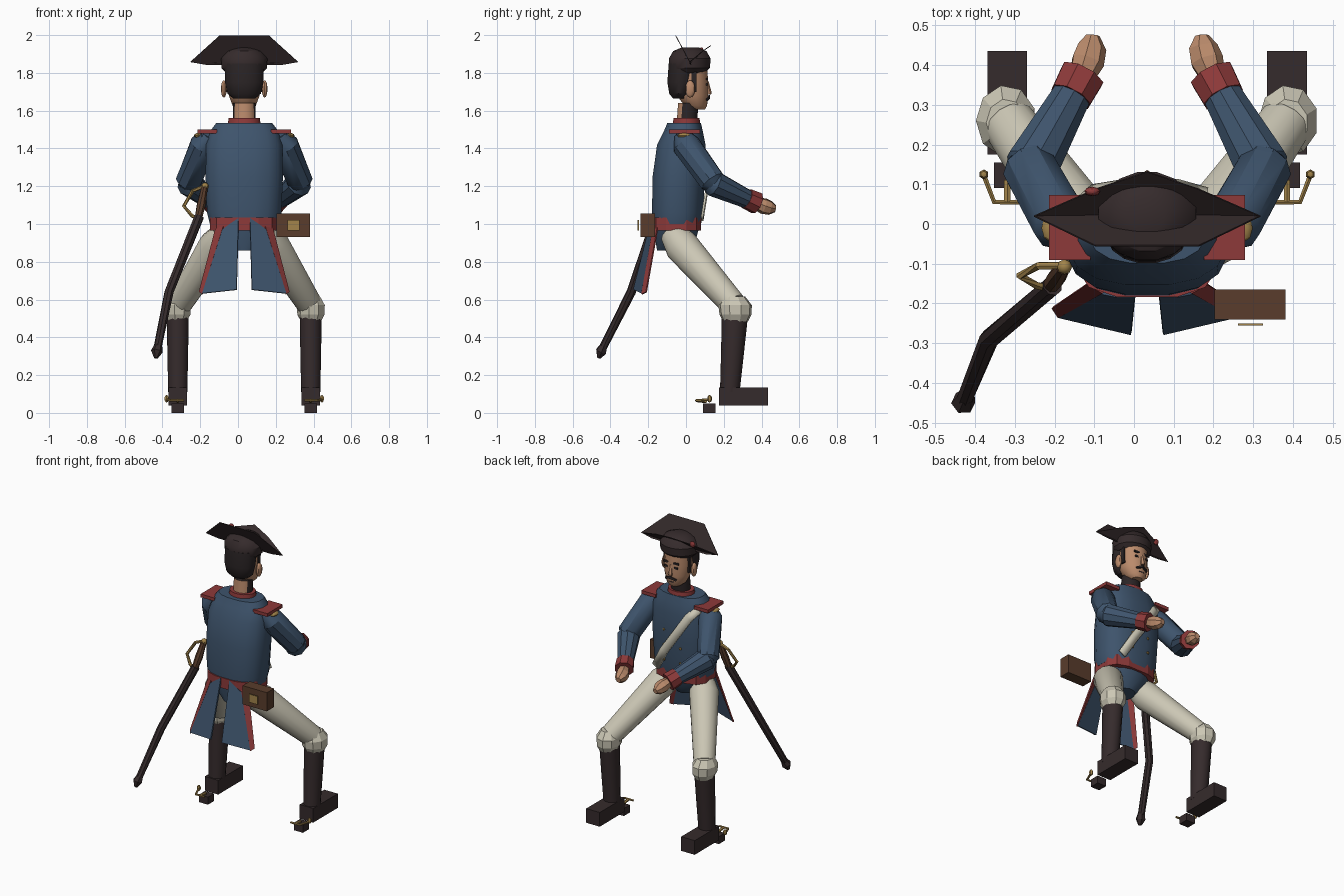
import bpy, bmesh, math
from mathutils import Vector

if "Cube" in bpy.data.objects:
    bpy.data.objects.remove(bpy.data.objects["Cube"])

CX = 0.033  # symmetry axis of the figure


def mat(name, r, g, b):
    m = bpy.data.materials.new(name)
    m.diffuse_color = (r, g, b, 1)
    m.use_nodes = True
    m.node_tree.nodes["Principled BSDF"].inputs["Base Color"].default_value = m.diffuse_color
    return m


BLUE = mat("coat blue", .048, .088, .150)
RED = mat("trim red", .27, .042, .042)
WHITE = mat("breeches cream", .60, .57, .46)
DARK = mat("boot dark brown", .036, .024, .025)
SKIN = mat("skin", .50, .26, .15)
GOLD = mat("brass", .36, .23, .07)
BROWN = mat("leather brown", .10, .046, .025)
BLACK = mat("hair black", .024, .018, .019)


def finish(name, bm, *mats, smooth=True):
    bmesh.ops.recalc_face_normals(bm, faces=bm.faces)
    me = bpy.data.meshes.new(name)
    bm.to_mesh(me)
    bm.free()
    ob = bpy.data.objects.new(name, me)
    bpy.context.collection.objects.link(ob)
    for m in mats:
        me.materials.append(m)
    if smooth:
        bpy.ops.object.select_all(action='DESELECT')
        ob.select_set(True)
        bpy.context.view_layer.objects.active = ob
        bpy.ops.object.shade_smooth_by_angle(angle=math.radians(35))
    return ob


def skin_rings(bm, rings):
    rows = [[bm.verts.new(p) for p in r] for r in rings]
    n = len(rows[0])
    for a, b in zip(rows, rows[1:]):
        for i in range(n):
            bm.faces.new((a[i], a[(i + 1) % n], b[(i + 1) % n], b[i]))
    bm.faces.new(rows[0][::-1])
    bm.faces.new(rows[-1])


def tube(name, pts, radii, m, sides=12, smooth=True):
    """Round bar through a list of points."""
    pts = [Vector(p) for p in pts]
    rings = []
    for i, (p, r) in enumerate(zip(pts, radii)):
        d = pts[min(i + 1, len(pts) - 1)] - pts[max(i - 1, 0)]
        q = d.to_track_quat('Z', 'Y')
        angs = [2 * math.pi * (k + .5) / sides for k in range(sides)]
        rings.append([p + q @ Vector((r * math.cos(a), r * math.sin(a), 0)) for a in angs])
    bm = bmesh.new()
    skin_rings(bm, rings)
    return finish(name, bm, m, smooth=smooth)


def loft(name, rows, *mats, sides=16, power=2.0, x=CX, smooth=True):
    """Stack of rounded sections: (z, y centre, x radius, y radius)."""
    def c(v):
        return math.copysign(abs(v) ** (2 / power), v)
    rings = []
    for z, cy, rx, ry in rows:
        angs = [2 * math.pi * (k + .5) / sides for k in range(sides)]
        rings.append([(x + rx * c(math.cos(a)), cy + ry * c(math.sin(a)), z) for a in angs])
    bm = bmesh.new()
    skin_rings(bm, rings)
    return finish(name, bm, *mats, smooth=smooth)


def box(name, lo, hi, m):
    bm = bmesh.new()
    bmesh.ops.create_cube(bm, size=1)
    for v in bm.verts:
        v.co = [(a + b) / 2 + k * (b - a) for a, b, k in zip(lo, hi, v.co)]
    return finish(name, bm, m, smooth=False)


def ball(name, c, s, m, u=10, v=7):
    bm = bmesh.new()
    bmesh.ops.create_uvsphere(bm, u_segments=u, v_segments=v, radius=1)
    for w in bm.verts:
        w.co = [a + b * k for a, b, k in zip(c, s, w.co)]
    return finish(name, bm, m)


def sheet(name, pts, m, thick=.006):
    """Flat polygon given a little thickness."""
    bm = bmesh.new()
    bm.faces.new([bm.verts.new(p) for p in pts])
    ob = finish(name, bm, m, smooth=False)
    mod = ob.modifiers.new("thickness", 'SOLIDIFY')
    mod.thickness = thick
    mod.offset = 0
    return ob


# Torso, hips, belt, collar
loft("coat_body", [(1.0, -.048, .185, .13), (1.06, -.045, .2, .137), (1.25, -.038, .208, .141),
                   (1.42, -.025, .205, .13), (1.49, -.014, .185, .105), (1.535, -.01, .15, .09)],
     BLUE, power=2.5)
loft("coat_hips", [(.86, -.07, .07, .085), (.92, -.055, .15, .11), (1.0, -.048, .175, .125)], BLUE)
loft("belt", [(.965, -.052, .185, .135), (1.035, -.052, .185, .135)], RED, power=3, sides=12, smooth=False)
loft("collar", [(1.525, .003, .088, .075), (1.56, .003, .085, .07)], RED)

# Neck: skin at the nape, dark stock round the front
neck = loft("neck", [(1.54, .005, .062, .055), (1.64, .012, .06, .055)], SKIN, BLACK)
for f in neck.data.polygons:
    f.material_index = 1 if f.normal.y > -.6 else 0

# Head
loft("head", [(1.605, .06, .035, .04), (1.625, .052, .062, .06), (1.68, .034, .083, .084),
              (1.75, .025, .092, .094), (1.86, .02, .09, .092)], SKIN)
loft("hair", [(1.665, -.025, .06, .045), (1.69, -.028, .09, .062), (1.75, -.026, .104, .074),
              (1.85, -.015, .106, .078)], BLACK)
loft("nose", [(1.685, .116, .016, .016), (1.695, .118, .016, .018), (1.755, .11, .007, .01)],
     SKIN, sides=6, smooth=False)
for s in (-1, 1):
    ball("ear", (CX + s * .108, .022, 1.715), (.016, .026, .046), SKIN)
    x = CX + s * .037
    box("eye", (x - .011, .106, 1.732), (x + .011, .115, 1.744), BLACK)
    box("eyebrow", (x - .02, .106, 1.762), (x + .02, .116, 1.774), BLACK)
    box("sideburn", (CX + s * .088 - .006, .03, 1.70), (CX + s * .088 + .006, .055, 1.83), BLACK)
    sheet("moustache", [(CX, .123, 1.682), (CX + s * .042, .11, 1.662), (CX + s * .038, .112, 1.652),
                        (CX, .123, 1.664)], BLACK, .009)
box("mouth", (CX - .018, .105, 1.636), (CX + .018, .113, 1.643), DARK)

# Two-cornered hat
loft("hat_crown", [(1.80, .012, .098, .09), (1.825, .018, .122, .11), (1.875, .02, .125, .113),
                   (1.915, .02, .095, .09), (1.935, .022, .045, .045)], DARK)
TIPS = [(CX - .285, .02, 1.858), (CX + .285, .02, 1.858)]
sheet("hat_back_flap", [TIPS[0], (CX - .2, .027, 1.843), (CX + .2, .027, 1.843), TIPS[1],
                        (CX + .13, -.055, 1.998), (CX - .13, -.055, 1.998)], DARK, .004)
sheet("hat_front_flap", [TIPS[0], (CX, .02, 1.845), TIPS[1], (CX + .13, .088, 1.915),
                         (CX, .132, 1.945), (CX - .13, .088, 1.915)], DARK, .004)
ball("cockade", (-.105, .082, 1.915), (.02, .012, .02), RED, 8, 6)

# Coat tails with red outer edge
for s in (-1, 1):
    def P(o, y, z):
        return (CX + s * o, y, z)
    sheet("coat_tail", [P(.03, -.18, 1.03), P(.075, -.18, 1.0), P(.115, -.172, .97), P(.222, -.232, .632),
                        P(.04, -.275, .652)], BLUE, .01)
    sheet("tail_lining", [P(.11, -.172, .985), P(.15, -.15, .98), P(.238, -.21, .64),
                          P(.222, -.234, .628)], RED, .008)

# Limbs
for s in (-1, 1):
    def P(o, y, z):
        return (CX + s * o, y, z)
    # Legs
    tube("thigh", [P(.105, -.07, .95), P(.15, -.025, .885), P(.345, .25, .575)], [.07, .092, .068], WHITE, 14)
    loft("knee", [(.485, .262, .055, .068), (.52, .262, .074, .086), (.57, .26, .076, .09), (.615, .255, .05, .06)],
         WHITE, sides=9, x=CX + s * .355, smooth=False)
    loft("boot_shaft", [(.11, .232, .052, .052), (.3, .245, .056, .06), (.53, .26, .06, .07)],
         DARK, sides=14, x=CX + s * .352)
    xf = CX + s * .352
    box("boot_foot", (xf - .05, .175, .04), (xf + .05, .435, .135), DARK)
    box("boot_heel", (xf - .033, .09, 0), (xf + .033, .155, .05), DARK)
    tube("spur", [P(.32, .055, .066), P(.385, .055, .066), P(.41, .12, .07)], [.007] * 3, GOLD, 6)
    ball("spur_wheel", P(.411, .125, .075), (.013, .013, .02), GOLD, 6, 5)
    tube("spur_neck", [P(.352, .055, .066), P(.352, .11, .06)], [.009] * 2, GOLD, 6)
    # Arms
    tube("upper_arm", [P(.185, -.02, 1.47), P(.215, .0, 1.42), P(.295, .14, 1.225), P(.298, .165, 1.19)],
         [.045, .074, .07, .04], BLUE, 10)
    tube("forearm", [P(.305, .11, 1.235), P(.29, .145, 1.215), P(.175, .35, 1.12)], [.04, .07, .048], BLUE, 10)
    tube("cuff", [P(.192, .32, 1.135), P(.163, .375, 1.11)], [.056, .06], RED, 8, smooth=False)
    tube("hand", [P(.165, .37, 1.11), P(.15, .41, 1.095), P(.14, .445, 1.085), P(.137, .474, 1.08)],
         [.032, .043, .038, .018], SKIN, 7, smooth=False)
    # Epaulettes
    xe = CX + s * .195
    box("epaulette", (xe - .052, -.09, 1.478), (xe + .052, .073, 1.5), RED)
    box("epaulette_underside", (xe - .03, -.05, 1.46), (xe + .03, .035, 1.478), BLUE)
    ball("epaulette_fringe", P(.242, -.01, 1.468), (.024, .036, .014), GOLD, 8, 6)

# Shoulder strap across the chest
path = [(-.13, .06, 1.475), (-.085, .1, 1.42), (0, .114, 1.29), (.09, .113, 1.16), (.165, .092, 1.03)]
bm = bmesh.new()
rows = [[bm.verts.new(Vector(p) + Vector((k * .022, 0, k * .015))) for k in (-1, 1)] for p in path]
for a, b in zip(rows, rows[1:]):
    bm.faces.new((a[0], a[1], b[1], b[0]))
strap = finish("chest_strap", bm, WHITE)
strap.modifiers.new("thickness", 'SOLIDIFY').thickness = .012

# Chest buttons
for z in (1.1, 1.2, 1.3, 1.4):
    for s in (-1, 1):
        ball("button", (CX + s * .06, .1 - max(0, z - 1.3) * .05, z), (.009, .007, .009), GOLD, 6, 5)

# Cartridge pouch
box("pouch", (.203, -.24, .93), (.382, -.165, 1.055), BROWN)
box("pouch_plate", (.262, -.256, .965), (.325, -.25, 1.02), GOLD)

# Sabre and scabbard
tube("scabbard", [(-.205, -.155, 1.04), (-.365, -.29, .64), (-.428, -.445, .335)], [.026, .025, .021], DARK, 8)
tube("scabbard_tip", [(-.422, -.435, .355), (-.43, -.45, .325), (-.435, -.462, .29)], [.022, .031, .01], DARK, 6,
     smooth=False)
tube("sabre_grip", [(-.21, -.155, 1.03), (-.195, -.135, 1.1), (-.178, -.11, 1.19)], [.02, .024, .018], BROWN, 8)
tube("sabre_guard", [(-.2, -.165, 1.02), (-.245, -.155, 1.045), (-.287, -.13, 1.095), (-.24, -.105, 1.175),
                     (-.178, -.105, 1.2)], [.01] * 5, GOLD, 6)
ball("sabre_pommel", (-.175, -.108, 1.2), (.019, .019, .019), GOLD, 8, 6)
